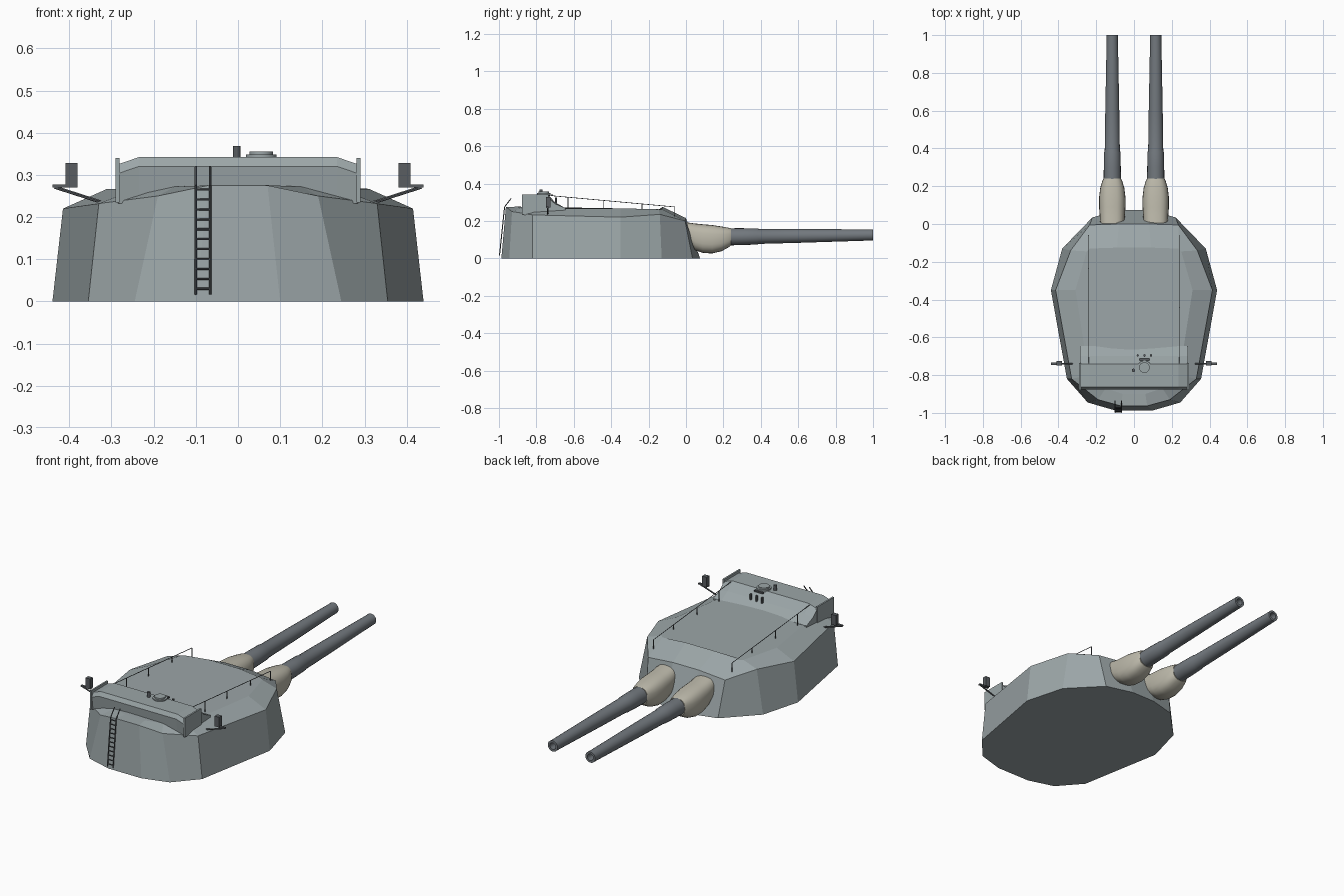
import bpy, bmesh, math
from mathutils import Vector

if "Cube" in bpy.data.objects:
    bpy.data.objects.remove(bpy.data.objects["Cube"])


def material(name, rgb):
    m = bpy.data.materials.new(name)
    m.diffuse_color = (*rgb, 1)
    m.use_nodes = True
    m.node_tree.nodes["Principled BSDF"].inputs["Base Color"].default_value = m.diffuse_color
    return m


ARMOUR = material("armour_grey", (0.33, 0.38, 0.39))
STEEL = material("gun_steel", (0.17, 0.19, 0.21))
CANVAS = material("canvas", (0.50, 0.48, 0.40))
DARK = material("dark_fittings", (0.10, 0.11, 0.12))


def finish(name, bm, mat, smooth=None):
    bmesh.ops.recalc_face_normals(bm, faces=bm.faces)
    me = bpy.data.meshes.new(name)
    bm.to_mesh(me)
    bm.free()
    ob = bpy.data.objects.new(name, me)
    bpy.context.collection.objects.link(ob)
    me.materials.append(mat)
    if smooth:
        bpy.ops.object.select_all(action='DESELECT')
        ob.select_set(True)
        bpy.context.view_layer.objects.active = ob
        bpy.ops.object.shade_smooth_by_angle(angle=math.radians(smooth))
    return ob


def loft(bm, rings, caps=True):
    vs = [[bm.verts.new(p) for p in r] for r in rings]
    n = len(vs[0])
    for a, b in zip(vs, vs[1:]):
        for i in range(n):
            j = (i + 1) % n
            bm.faces.new((a[i], a[j], b[j], b[i]))
    if caps:
        bm.faces.new(vs[0])
        bm.faces.new(vs[-1])


def rod(bm, a, b, r, n=6, r2=None):
    a, b = Vector(a), Vector(b)
    d = (b - a).normalized()
    u = d.orthogonal().normalized()
    w = d.cross(u)
    ring = lambda c, rad: [c + rad * (math.cos(t) * u + math.sin(t) * w)
                           for t in (2 * math.pi * i / n for i in range(n))]
    loft(bm, [ring(a, r), ring(b, r if r2 is None else r2)])


def box(bm, lo, hi):
    loft(bm, [[(lo[0], lo[1], z), (hi[0], lo[1], z), (hi[0], hi[1], z), (lo[0], hi[1], z)]
              for z in (lo[2], hi[2])])


# Turret house: half outlines of base, eave and roof, mirrored in x
base = [(.07, .075, 0), (.22, .035, 0), (.38, -.13, 0), (.44, -.35, 0),
        (.355, -.82, 0), (.245, -.945, 0), (.10, -.987, 0)]
eave = [(.08, .0, .215), (.235, -.005, .20), (.335, -.14, .235), (.415, -.35, .22),
        (.33, -.82, .232), (.19, -.93, .25), (.07, -.963, .275)]
roof = [(.09, -.125, .275), (.235, -.13, .262), (.25, -.145, .262), (.31, -.35, .267),
        (.24, -.80, .267), (.15, -.87, .272), (.06, -.90, .276)]
bm = bmesh.new()
loft(bm, [h + [(-x, y, z) for x, y, z in reversed(h)] for h in (base, eave, roof)])
finish("turret_house", bm, ARMOUR)

# Gun barrels with hollow muzzles, and canvas blast bags
for sx, side in ((-1, "left"), (1, "right")):
    cx = sx * .115
    bm = bmesh.new()
    rings = []
    for y, r in ((.10, .047), (.30, .045), (.38, .043), (.39, .040), (.60, .037),
                 (.97, .030), (1, .030), (1, .018), (.90, .018)):
        cz = .112 + .013 * y
        rings.append([(cx + r * math.cos(2 * math.pi * i / 20), y,
                       cz + r * math.sin(2 * math.pi * i / 20)) for i in range(20)])
    loft(bm, rings)
    finish("gun_barrel_" + side, bm, STEEL, 35)

    bm = bmesh.new()
    rings = []
    for y, hx, z0, z1 in ((-.02, .060, .08, .195), (.02, .065, .07, .19), (.05, .067, .042, .186),
                          (.09, .070, .029, .182), (.14, .070, .026, .178),
                          (.19, .064, .038, .17), (.23, .052, .060, .163), (.24, .046, .068, .160)):
        ring = []
        for i in range(24):
            c, s = math.cos(2 * math.pi * i / 24), math.sin(2 * math.pi * i / 24)
            ring.append((cx + hx * math.copysign(abs(c) ** .75, c), y,
                         (z0 + z1) / 2 + (z1 - z0) / 2 * math.copysign(abs(s) ** .75, s)))
        rings.append(ring)
    loft(bm, rings)
    finish("blast_bag_" + side, bm, CANVAS, 50)

# Rangefinder hood across the rear roof
bm = bmesh.new()
rings = []
for x, drop, back in ((-.285, .017, -.645), (-.235, 0, -.645), (0, 0, -.66),
                      (.235, 0, -.645), (.285, .017, -.645)):
    rings.append([(x, -.865, .232), (x, -.875, .32 - drop), (x, -.862, .342 - drop),
                  (x, -.74, .342 - drop), (x, -.70, .30 - drop / 2),
                  (x, back, .268), (x, back, .232)])
loft(bm, rings)
finish("rangefinder_hood", bm, ARMOUR)

# End plates of the hood
bm = bmesh.new()
for s in (-1, 1):
    x0, x1 = sorted((s * .281, s * .290))
    box(bm, (x0, -.878, .235), (x1, -.735, .34))
finish("hood_end_plates", bm, ARMOUR)

# Roof hatch
bm = bmesh.new()
rod(bm, (.055, -.76, .338), (.055, -.76, .348), .037, 20)
rod(bm, (.055, -.76, .348), (.055, -.76, .356), .028, 20)
finish("roof_hatch", bm, ARMOUR, 30)

# Periscope and small sight bracket
bm = bmesh.new()
rod(bm, (-.003, -.775, .335), (-.003, -.775, .369), .009, 12)
box(bm, (.028, -.722, .334), (.082, -.712, .342))
for x in (.02, .055, .09):
    rod(bm, (x, -.695, .29), (x, -.695, .325), .006, 8)
finish("periscope_and_sights", bm, DARK)

# Rear ladder
bm = bmesh.new()
path = [(-.997, .016), (-.970, .275), (-.935, .32)]
for x in (-.100, -.066):
    for (y0, z0), (y1, z1) in zip(path, path[1:]):
        rod(bm, (x, y0, z0), (x, y1, z1), .0028)
for i in range(11):
    z = .03 + i * .0235
    y = -.997 + .027 * (z - .016) / .259
    rod(bm, (-.100, y, z), (-.066, y, z), .0026)
finish("rear_ladder", bm, DARK)

# Side lamp brackets: diagonal arm, shelf and lamp box
bm = bmesh.new()
for s in (-1, 1):
    rod(bm, (s * .32, -.74, .234), (s * .435, -.74, .271), .004)
    rod(bm, (s * .285, -.74, .240), (s * .335, -.74, .232), .004)
    x0, x1 = sorted((s * .38, s * .44))
    box(bm, (x0, -.746, .270), (x1, -.734, .277))
    x0, x1 = sorted((s * .381, s * .409))
    box(bm, (x0, -.748, .272), (x1, -.724, .328))
finish("side_lamps", bm, DARK)

# Wire handrails along the roof
bm = bmesh.new()
for s in (-1, 1):
    x = s * .24
    wire_z = lambda y: .335 - .06 * (y + .72) / .66
    rod(bm, (x, -.74, wire_z(-.74)), (x, -.06, wire_z(-.06)), .0018, 5)
    for y, z in ((-.63, .26), (-.44, .26), (-.235, .26), (-.06, .20)):
        rod(bm, (x, y, z), (x, y, wire_z(y)), .0025)
finish("roof_handrails", bm, DARK)
